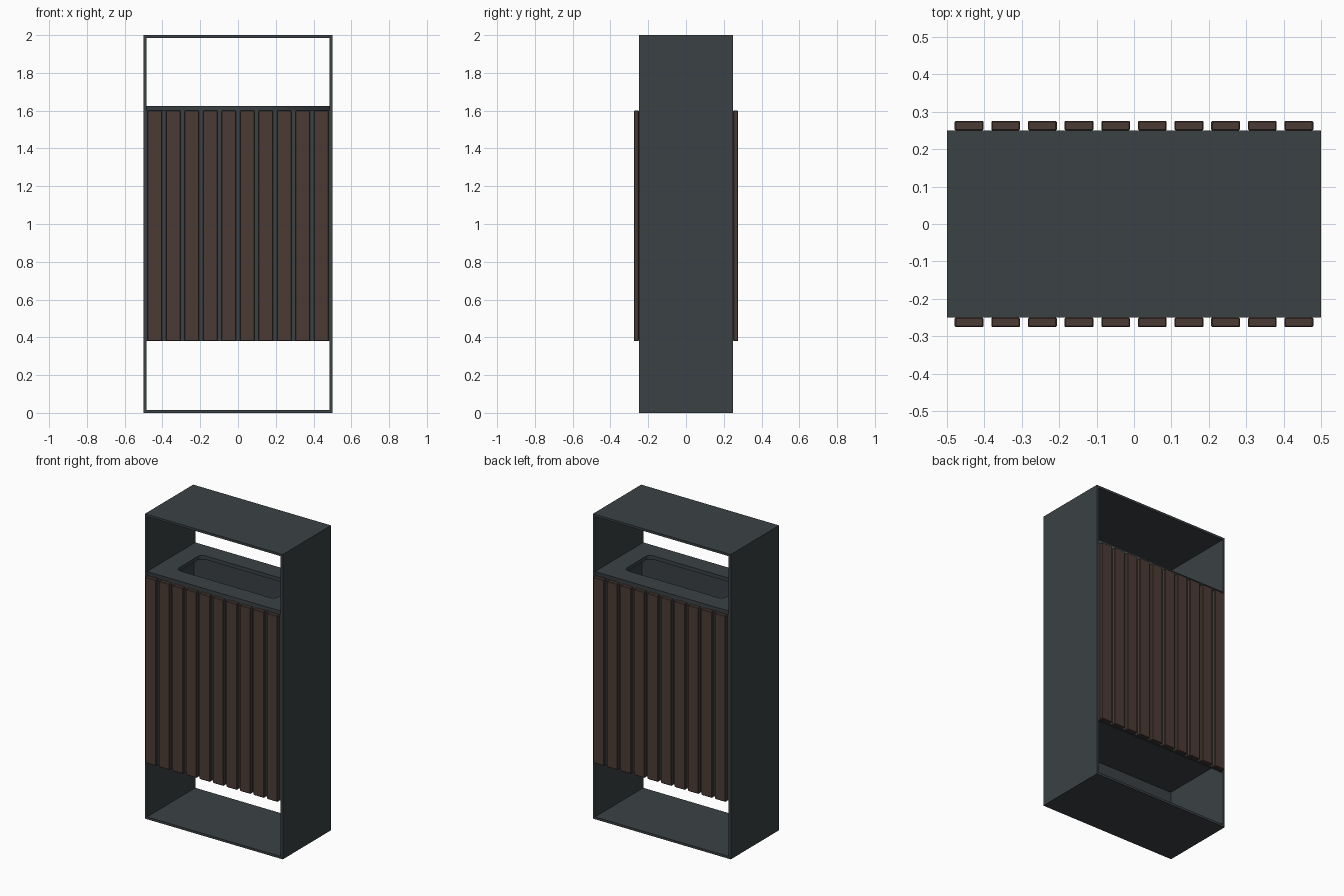
import bpy, math

if "Cube" in bpy.data.objects:
    bpy.data.objects.remove(bpy.data.objects["Cube"])


def material(name, color):
    m = bpy.data.materials.new(name)
    m.diffuse_color = (*color, 1)
    m.use_nodes = True
    m.node_tree.nodes["Principled BSDF"].inputs["Base Color"].default_value = m.diffuse_color
    return m


METAL = material("dark_metal", (0.043, 0.053, 0.057))
WOOD = material("dark_wood", (0.070, 0.044, 0.036))


def box(name, x, y, z, mat, bevel=0):
    """Box from (min, max) ranges on each axis."""
    bpy.ops.mesh.primitive_cube_add(size=1)
    o = bpy.context.object
    o.name = name
    for v in o.data.vertices:
        v.co = [r[0] if c < 0 else r[1] for c, r in zip(v.co, (x, y, z))]
    o.data.materials.append(mat)
    if bevel:
        b = o.modifiers.new("soft_edges", 'BEVEL')
        b.width, b.segments = bevel, 1
    return o


def rounded_rect(hx, hy, r, steps=6):
    pts = []
    for i, (sx, sy) in enumerate([(1, 1), (-1, 1), (-1, -1), (1, -1)]):
        for k in range(steps + 1):
            a = math.pi / 2 * (i + k / steps)
            pts.append((sx * (hx - r) + r * math.cos(a),
                        sy * (hy - r) + r * math.sin(a)))
    return pts


W, D, H, T = 0.5, 0.25, 2.0, 0.015
BOTTOM, TOP = 0.38, 1.6

# Outer frame: a rectangular loop open at front and back
box("frame_base", (-W, W), (-D, D), (0, T), METAL)
box("frame_roof", (-W, W), (-D, D), (H - T, H), METAL)
for side, s in (("left", -1), ("right", 1)):
    box(f"frame_{side}", sorted((s * W, s * (W - T))), (-D, D), (T, H - T), METAL)

# Bin body: front and back panels with a raised floor
I = W - T
for side, s in (("front", -1), ("back", 1)):
    box(f"body_panel_{side}", (-I, I), sorted((s * D, s * (D - T))), (BOTTOM, TOP), METAL)
box("bin_floor", (-I, I), (-D + T, D - T), (0.45, 0.465), METAL)

# Top plate with rounded rectangular opening
curve = bpy.data.curves.new("top_plate", 'CURVE')
curve.dimensions, curve.fill_mode, curve.extrude = '2D', 'BOTH', 0.0125
for pts in ([(-I, -D), (I, -D), (I, D), (-I, D)], rounded_rect(0.36, 0.13, 0.035)):
    sp = curve.splines.new('POLY')
    sp.points.add(len(pts) - 1)
    for p, (px, py) in zip(sp.points, pts):
        p.co = (px, py, 0, 1)
    sp.use_cyclic_u = True
plate = bpy.data.objects.new("top_plate", curve)
plate.location.z = TOP + 0.0125
bpy.context.collection.objects.link(plate)
curve.materials.append(METAL)
bpy.ops.object.select_all(action='DESELECT')
plate.select_set(True)
bpy.context.view_layer.objects.active = plate
bpy.ops.object.convert(target='MESH')

# Wooden slats on front and back
for side, s in (("front", -1), ("back", 1)):
    for i in range(10):
        cx = -0.441 + 0.098 * i
        box(f"slat_{side}_{i + 1}", (cx - 0.0385, cx + 0.0385),
            sorted((s * D, s * (D + 0.026))), (BOTTOM, TOP), WOOD, 0.003)
